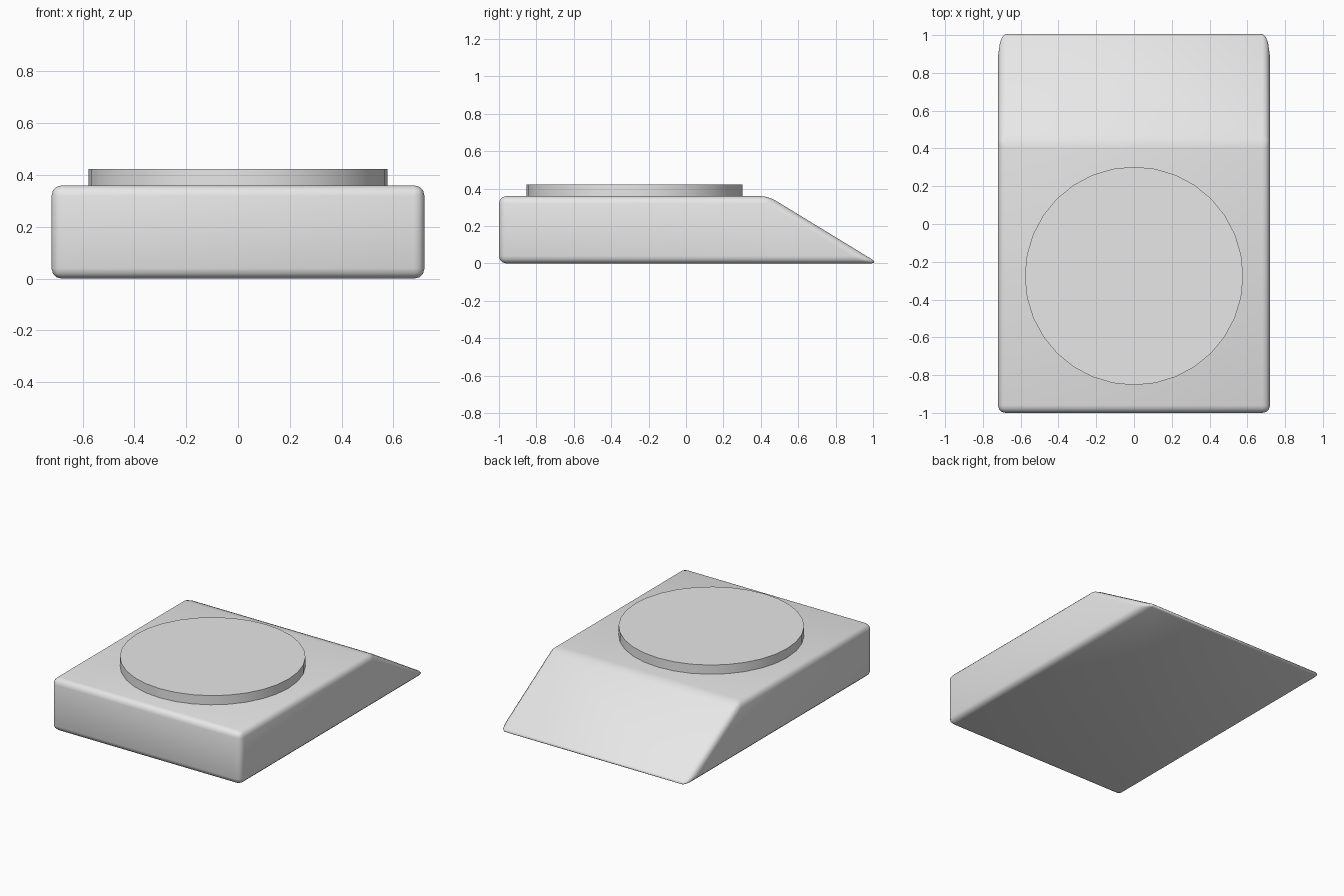
import bpy, bmesh

cube = bpy.data.objects.get("Cube")
if cube:
    bpy.data.objects.remove(cube, do_unlink=True)

grey = bpy.data.materials.new("light_grey")
grey.use_nodes = True
colour = (0.8, 0.8, 0.8, 1)
grey.diffuse_color = colour
grey.node_tree.nodes["Principled BSDF"].inputs["Base Color"].default_value = colour


def add_object(name, bm):
    bmesh.ops.recalc_face_normals(bm, faces=bm.faces)
    mesh = bpy.data.meshes.new(name)
    bm.to_mesh(mesh)
    bm.free()
    mesh.materials.append(grey)
    obj = bpy.data.objects.new(name, mesh)
    bpy.context.collection.objects.link(obj)
    return obj


# Wedge-backed body: side profile extruded across, then rounded
half_width = 0.72
profile = [(-1, 0), (1.03, 0), (0.44, 0.36), (-1, 0.36)]
bm = bmesh.new()
side = bm.faces.new([bm.verts.new((-half_width, y, z)) for y, z in profile])
extruded = bmesh.ops.extrude_face_region(bm, geom=[side])
new_verts = [g for g in extruded["geom"] if isinstance(g, bmesh.types.BMVert)]
bmesh.ops.translate(bm, verts=new_verts, vec=(2 * half_width, 0, 0))
bmesh.ops.recalc_face_normals(bm, faces=bm.faces)
bmesh.ops.bevel(bm, geom=bm.edges[:], offset=0.04, offset_type='OFFSET',
                segments=3, profile=0.5, affect='EDGES', clamp_overlap=True)
for face in bm.faces:
    face.smooth = True
body = add_object("body", bm)

# Round raised plate on the flat top
bottom, top = 0.34, 0.423
bm = bmesh.new()
bmesh.ops.create_cone(bm, cap_ends=True, segments=32, radius1=0.578,
                      radius2=0.578, depth=top - bottom)
plate = add_object("round_plate", bm)
plate.location = (0, -0.275, (top + bottom) / 2)
bpy.ops.object.select_all(action='DESELECT')
plate.select_set(True)
bpy.context.view_layer.objects.active = plate
bpy.ops.object.shade_smooth_by_angle()
